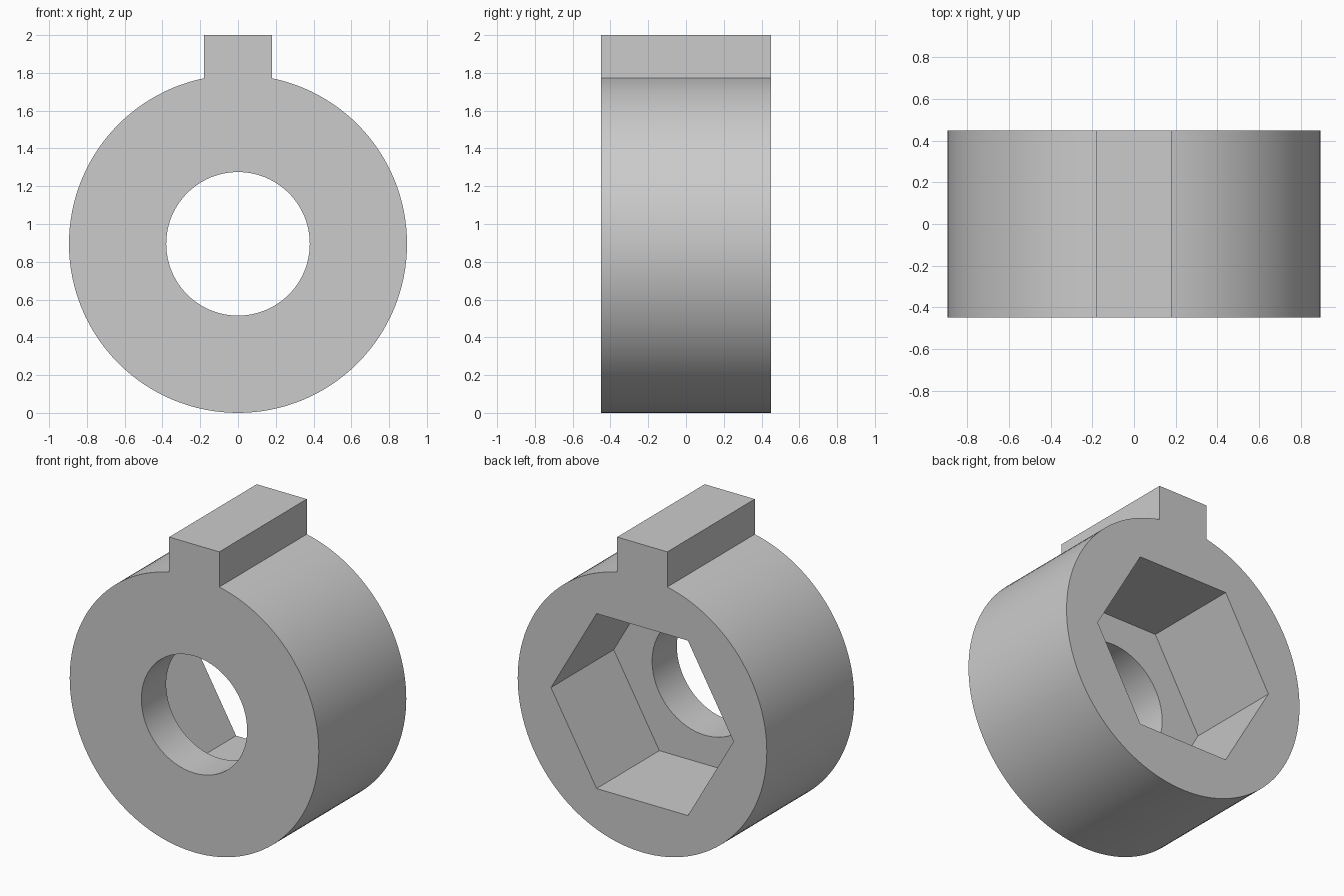
import bpy
import bmesh
from math import asin, cos, sin, pi, tau

RADIUS, HALF_DEPTH, CENTRE_Z = 0.895, 0.449, 0.895
KEY_HALF, KEY_TOP = 0.18, 2.0
BORE_RADIUS, HEX_RADIUS, HEX_FLOOR = 0.38, 0.656, -0.195

if "Cube" in bpy.data.objects:
    bpy.data.objects.remove(bpy.data.objects["Cube"])

grey = bpy.data.materials.new("plain grey")
grey.use_nodes = True
grey.diffuse_color = (0.6, 0.6, 0.6, 1)
grey.node_tree.nodes["Principled BSDF"].inputs["Base Color"].default_value = (0.6, 0.6, 0.6, 1)


def arc(radius, start, sweep, steps, closed=False):
    """Points in the x-z plane along an arc round the shaft axis."""
    count = steps if closed else steps + 1
    angles = [start + sweep * i / steps for i in range(count)]
    return [(radius * cos(a), CENTRE_Z + radius * sin(a)) for a in angles]


def prism(name, outline, front, back):
    """Extrude an x-z outline from y = front to y = back."""
    bm = bmesh.new()
    face = bm.faces.new([bm.verts.new((x, front, z)) for x, z in outline])
    extruded = bmesh.ops.extrude_face_region(bm, geom=[face])["geom"]
    verts = [v for v in extruded if isinstance(v, bmesh.types.BMVert)]
    bmesh.ops.translate(bm, verts=verts, vec=(0, back - front, 0))
    bmesh.ops.recalc_face_normals(bm, faces=bm.faces)
    mesh = bpy.data.meshes.new(name)
    bm.to_mesh(mesh)
    bm.free()
    mesh.materials.append(grey)
    obj = bpy.data.objects.new(name, mesh)
    bpy.context.collection.objects.link(obj)
    return obj


# Round body with the rectangular key standing on its top
half_angle = asin(KEY_HALF / RADIUS)
outline = arc(RADIUS, pi / 2 + half_angle, tau - 2 * half_angle, 120)
outline += [(KEY_HALF, KEY_TOP), (-KEY_HALF, KEY_TOP)]
body = prism("keyed_collar", outline, -HALF_DEPTH, HALF_DEPTH)

# Round bore through the front, hexagonal pocket from the back
bore = prism("bore_cutter", arc(BORE_RADIUS, 0, tau, 96, True), -1, 0)
pocket = prism("hex_pocket_cutter", arc(HEX_RADIUS, 0, tau, 6, True), HEX_FLOOR, 1)

bpy.ops.object.select_all(action='DESELECT')
body.select_set(True)
bpy.context.view_layer.objects.active = body
for cutter in (bore, pocket):
    cut = body.modifiers.new(cutter.name, 'BOOLEAN')
    cut.operation = 'DIFFERENCE'
    cut.solver = 'EXACT'
    cut.object = cutter
    bpy.ops.object.modifier_apply(modifier=cut.name)
    bpy.data.objects.remove(cutter)

bpy.ops.object.shade_smooth_by_angle(angle=pi / 6)
